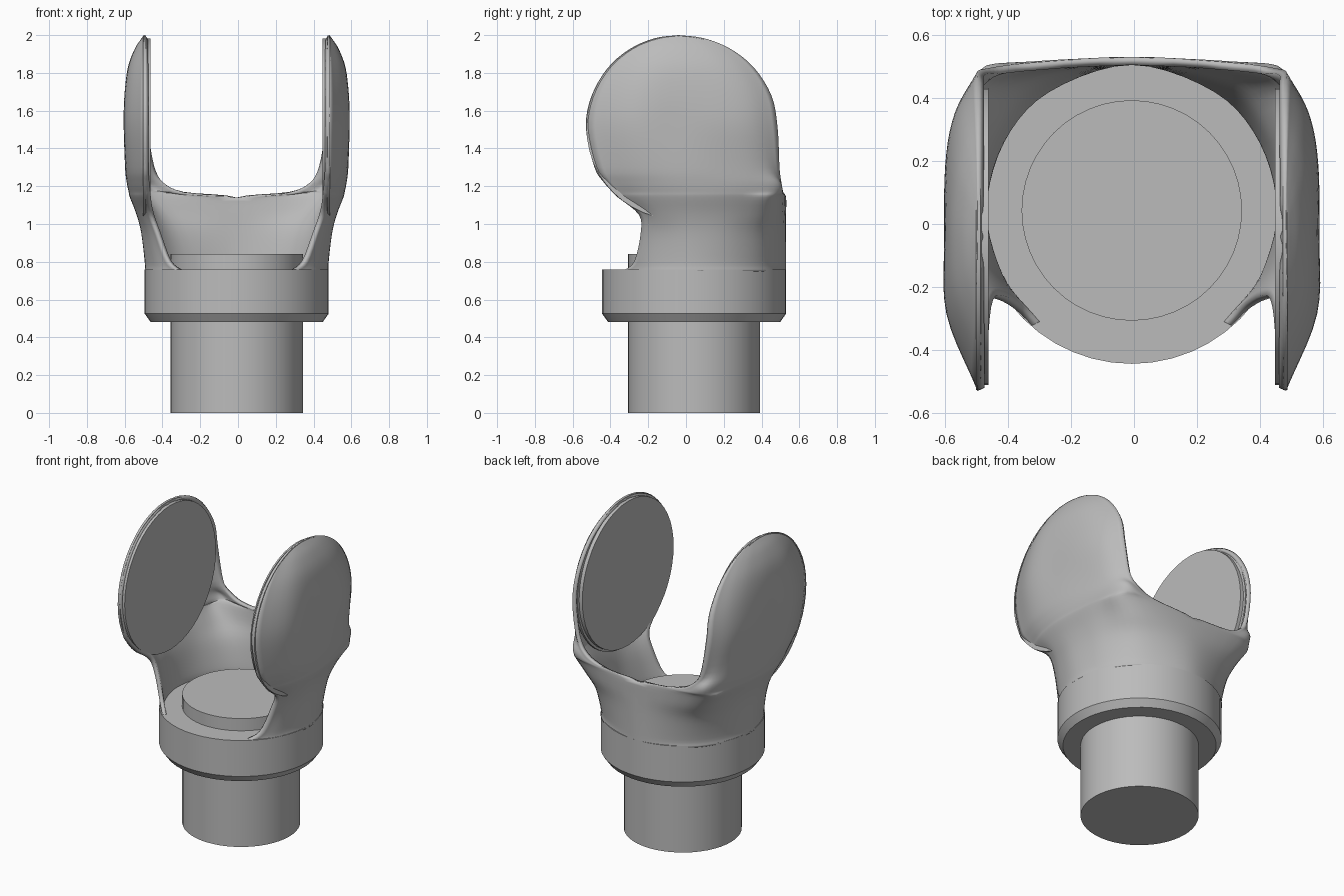
import bpy
import bmesh
import math
from mathutils import Matrix, Vector

if "Cube" in bpy.data.objects:
    bpy.data.objects.remove(bpy.data.objects["Cube"], do_unlink=True)

GREY = (0.5, 0.5, 0.5, 1)
grey = bpy.data.materials.new("plain grey")
grey.use_nodes = True
grey.diffuse_color = GREY
grey.node_tree.nodes["Principled BSDF"].inputs["Base Color"].default_value = GREY

CENTRE = Vector((-0.007, 0.043, 0))
DISC_R, DISC_Y, DISC_Z, DISC_X = 0.49, -0.04, 1.51, 0.49


def add_object(name, bm, location=(0, 0, 0)):
    mesh = bpy.data.meshes.new(name)
    bm.to_mesh(mesh)
    bm.free()
    obj = bpy.data.objects.new(name, mesh)
    bpy.context.collection.objects.link(obj)
    obj.location = location
    mesh.materials.append(grey)
    return obj


def smooth(obj, degrees):
    bpy.ops.object.select_all(action='DESELECT')
    obj.select_set(True)
    bpy.context.view_layer.objects.active = obj
    bpy.ops.object.shade_smooth_by_angle(angle=math.radians(degrees))


def turned(name, profile, sides=48, location=CENTRE):
    """Solid of revolution from (radius, height) pairs, capped at both ends."""
    bm = bmesh.new()
    rings = [[bm.verts.new((r * math.cos(k * math.tau / sides),
                            r * math.sin(k * math.tau / sides), z))
              for k in range(sides)] for r, z in profile]
    for low, high in zip(rings, rings[1:]):
        for k in range(sides):
            n = (k + 1) % sides
            bm.faces.new((low[k], low[n], high[n], high[k]))
    bm.faces.new(rings[0][::-1])
    bm.faces.new(rings[-1])
    obj = add_object(name, bm, location)
    smooth(obj, 30)
    return obj


def spline(points, steps):
    """Catmull-Rom curve through the points; bends squarely over the mid plane."""
    first = points[0] * 2 - points[1]
    if abs(points[-1].x) < 1e-6:
        last = Vector((-points[-2].x, points[-2].y, points[-2].z))
    else:
        last = points[-1] * 2 - points[-2]
    p = [first, *points, last]
    out = []
    for a, b, c, d in zip(p, p[1:], p[2:], p[3:]):
        for k in range(steps):
            t = k / steps
            out.append((b * 2 + (c - a) * t + (a * 2 - b * 5 + c * 4 - d) * t * t
                        + (b * 3 - a - c * 3 + d) * t ** 3) / 2)
    return out + [points[-1].copy()]


# Post and collar
turned("post", [(0.35, 0), (0.35, 0.84)])
turned("collar", [(0.455, 0.48), (0.487, 0.525), (0.487, 0.76)])

# Half sections of the shell: height, then (x, y) from front edge to back
sections = [
    (0.75, (.30, -.338), (.43, -.18), (.487, .043), (.43, .27), (.28, .44), (0, .53)),
    (0.80, (.365, -.275), (.44, -.16), (.487, .043), (.43, .27), (.28, .44), (0, .53)),
    (0.95, (.425, -.24), (.475, -.13), (.505, .04), (.46, .27), (.32, .45), (0, .53)),
    (1.05, (.46, -.25), (.51, -.14), (.53, .04), (.49, .29), (.38, .47), (0, .53)),
    (1.14, (.475, -.36), (.54, -.2), (.565, .02), (.53, .3), (.45, .48), (0, .53)),
    (1.17, (.48, -.39), (.55, -.2), (.572, .02), (.54, .3), (.47, .49), (.28, .515)),
    (1.22, (.485, -.435), (.56, -.23), (.582, 0), (.55, .3), (.49, .48), (.39, .505)),
    (1.30, (.49, -.485), (.575, -.25), (.59, 0), (.56, .28), (.52, .41), (.455, .495)),
]
rows = [[Vector((x, y, z)) for x, y in pts] for z, *pts in sections]

# Upper sections follow a shallow dome behind each round pad
for degrees in (0, 20, 40, 58, 75, 90):
    a = math.radians(degrees)
    row = []
    for s in (-1, -0.5, 0, 0.45, 0.75, 1):
        rho = math.hypot(math.sin(a), math.cos(a) * s)
        y = DISC_Y + DISC_R * math.cos(a) * s + 0.035 * max(0, s) * math.cos(a)
        row.append(Vector((DISC_X + 0.105 * (1 - rho ** 4), y,
                           DISC_Z + DISC_R * math.sin(a))))
    rows.append(row)

# Shell: loft the half, mirror it and give it thickness
fine_rows = [spline(row, 5) for row in rows]
columns = [spline(list(column), 4) for column in zip(*fine_rows)]
bm = bmesh.new()
grid = [[bm.verts.new((max(0, p.x), p.y, p.z)) for p in col] for col in columns]
for left, right in zip(grid, grid[1:]):
    for j in range(len(left) - 1):
        bm.faces.new((left[j], right[j], right[j + 1], left[j + 1]))
bmesh.ops.remove_doubles(bm, verts=bm.verts[:], dist=0.0005)
shell = add_object("shell", bm, (CENTRE.x, 0, 0))
mirror = shell.modifiers.new("both sides", 'MIRROR')
mirror.merge_threshold = 0.002
solid = shell.modifiers.new("wall", 'SOLIDIFY')
solid.thickness = 0.025
solid.offset = -1
smooth(shell, 45)

# Round pads on the inner side of each ear
for name, side in (("left_pad", 1), ("right_pad", -1)):
    pad = turned(name, [(0.472, -0.035), (0.472, -0.012), (0.487, -0.01), (0.487, 0.005)],
                 location=(CENTRE.x + side * DISC_X, DISC_Y, DISC_Z))
    pad.data.transform(Matrix.Rotation(side * math.pi / 2, 4, 'Y'))
